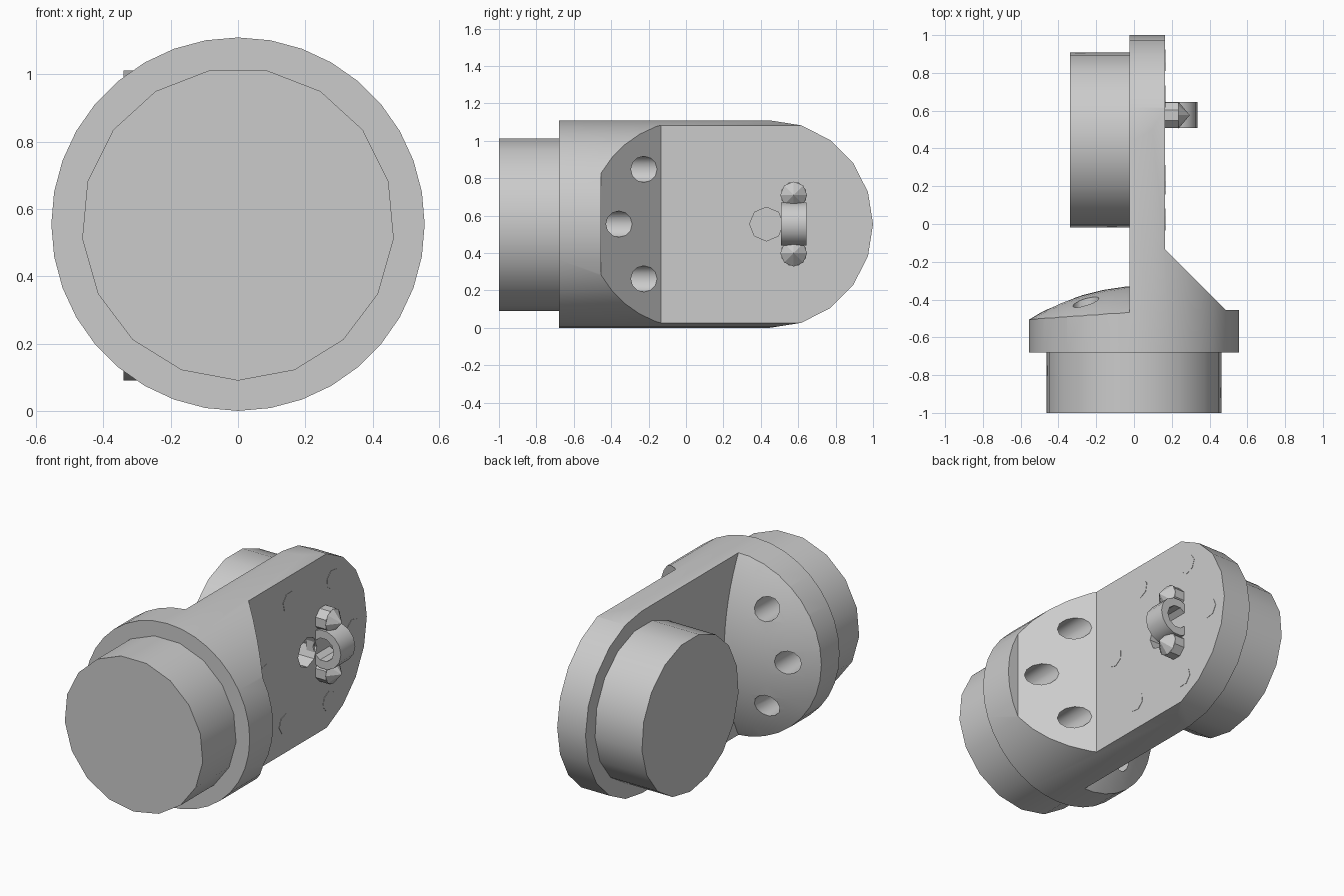
import bpy, bmesh, math
from mathutils import Matrix, Vector

if "Cube" in bpy.data.objects:
    bpy.data.objects.remove(bpy.data.objects["Cube"], do_unlink=True)

MID = 0.555          # height of every axis
HINGE_Y = 0.445      # hinge axis position along the arm
PLATE_X = 0.165      # outer face of the arm plate
INNER_X = -0.025     # inner face of the arm plate

grey = bpy.data.materials.new("plain grey")
grey.use_nodes = True
grey.diffuse_color = (0.6, 0.6, 0.6, 1)
grey.node_tree.nodes["Principled BSDF"].inputs["Base Color"].default_value = (0.6, 0.6, 0.6, 1)


def finish(name, bm):
    bmesh.ops.recalc_face_normals(bm, faces=bm.faces)
    mesh = bpy.data.meshes.new(name)
    bm.to_mesh(mesh)
    bm.free()
    mesh.materials.append(grey)
    obj = bpy.data.objects.new(name, mesh)
    bpy.context.collection.objects.link(obj)
    return obj


def prism(name, points, offset):
    """Extrude a closed outline of 3D points."""
    bm = bmesh.new()
    face = bm.faces.new([bm.verts.new(p) for p in points])
    new = bmesh.ops.extrude_face_region(bm, geom=[face])["geom"]
    bmesh.ops.translate(bm, vec=offset, verts=[v for v in new if isinstance(v, bmesh.types.BMVert)])
    return finish(name, bm)


def rod(name, axis, start, end, r, u, z, sides, turn=0.0):
    """Polygonal rod along x (u is y) or along y (u is x)."""
    pts = []
    for i in range(sides):
        a = turn + math.tau * i / sides
        du, dz = u + r * math.cos(a), z + r * math.sin(a)
        pts.append((start, du, dz) if axis == "x" else (du, start, dz))
    length = end - start
    return prism(name, pts, (length, 0, 0) if axis == "x" else (0, length, 0))


def boolean(obj, tool, operation):
    mod = obj.modifiers.new("cut", "BOOLEAN")
    mod.object, mod.operation, mod.solver = tool, operation, "EXACT"
    bpy.context.view_layer.objects.active = obj
    bpy.ops.object.modifier_apply(modifier=mod.name)
    bpy.data.objects.remove(tool, do_unlink=True)


def smooth(obj, angle=32):
    bpy.ops.object.select_all(action="DESELECT")
    obj.select_set(True)
    bpy.context.view_layer.objects.active = obj
    bpy.ops.object.shade_smooth_by_angle(angle=math.radians(angle))


# Arm body: plan outline with plate and sloped shoulder
plan = [(INNER_X, -0.8), (0.6, -0.8), (0.6, -0.455), (0.485, -0.455),
        (PLATE_X, -0.135), (PLATE_X, 1.1), (INNER_X, 1.1)]
body = prism("arm_body", [(x, y, -0.2) for x, y in plan], (0, 0, 1.5))

# Domed shoulder on the inner side
bm = bmesh.new()
bmesh.ops.create_uvsphere(bm, u_segments=64, v_segments=48, radius=1.185,
                          matrix=Matrix.Translation((0.07, -1.511, MID)))
dome = finish("dome", bm)
block = [(-0.7, -0.8), (0.03, -0.8), (0.03, -0.2), (-0.7, -0.2)]
boolean(dome, prism("dome_block", [(x, y, -0.1) for x, y in block], (0, 0, 1.3)), "INTERSECT")
boolean(body, dome, "UNION")

# Round the body along its length and at its hinge end
boolean(body, rod("round_trim", "y", -0.68, 1.2, MID, 0, MID, 36), "INTERSECT")
end = [(-1, -0.01, -0.9), (-1, -0.01, HINGE_Y)]
for i in range(11):
    a = math.radians(-90 + 18 * i)
    end.append((-1, HINGE_Y + MID * math.cos(a), MID + MID * math.sin(a)))
outline = [(-1, -0.9, -0.01)] + end[2:] + [(-1, -0.9, 1.12)]
boolean(body, prism("end_trim", outline, (2, 0, 0)), "INTERSECT")

# Bolt holes in both shoulders
for side in (0, 180):
    for angle in (-49, 0, 49):
        a = math.radians(side + angle)
        boolean(body, rod("bolt_cutter", "y", -0.6, 0.1, 0.07,
                          0.388 * math.cos(a), MID + 0.388 * math.sin(a), 12), "DIFFERENCE")

# Small cable hole beside the eyelet
boolean(body, rod("cable_cutter", "x", 0.06, 0.3, 0.09, 0.43, MID, 8), "DIFFERENCE")
smooth(body)

# Front spigot and hinge drum
smooth(rod("front_spigot", "y", -1.0, -0.67, 0.465, 0, MID, 17, -math.pi / 2))
smooth(rod("hinge_drum", "x", -0.34, -0.02, 0.465, HINGE_Y, MID, 17, -math.pi / 2))

# Screw heads almost flush with the plate
for i in range(6):
    a = math.radians(-3 + 60 * i)
    rod("screw_head", "x", PLATE_X - 0.02, PLATE_X + 0.002, 0.06,
        HINGE_Y + 0.42 * math.cos(a), MID + 0.42 * math.sin(a), 7, a)

# Eyelet ring standing on the plate
ring = rod("eyelet", "y", 0.507, 0.645, 0.118, 0.218, MID, 14)
boolean(ring, rod("eyelet_bore", "y", 0.4, 0.8, 0.07, 0.218, MID, 10), "DIFFERENCE")
smooth(ring)

# Pointed feet above and below the eyelet
for sign in (-1, 1):
    z = MID + sign * 0.155
    rod("eyelet_foot", "x", PLATE_X - 0.02, 0.235, 0.072, 0.576, z, 8, math.pi / 8)
    bm = bmesh.new()
    bmesh.ops.create_cone(bm, cap_ends=True, segments=8, radius1=0.072, radius2=0.0, depth=0.06,
                          matrix=Matrix.Translation(Vector((0.265, 0.576, z))) @ Matrix.Rotation(math.pi / 2, 4, "Y"))
    finish("eyelet_foot_tip", bm)
